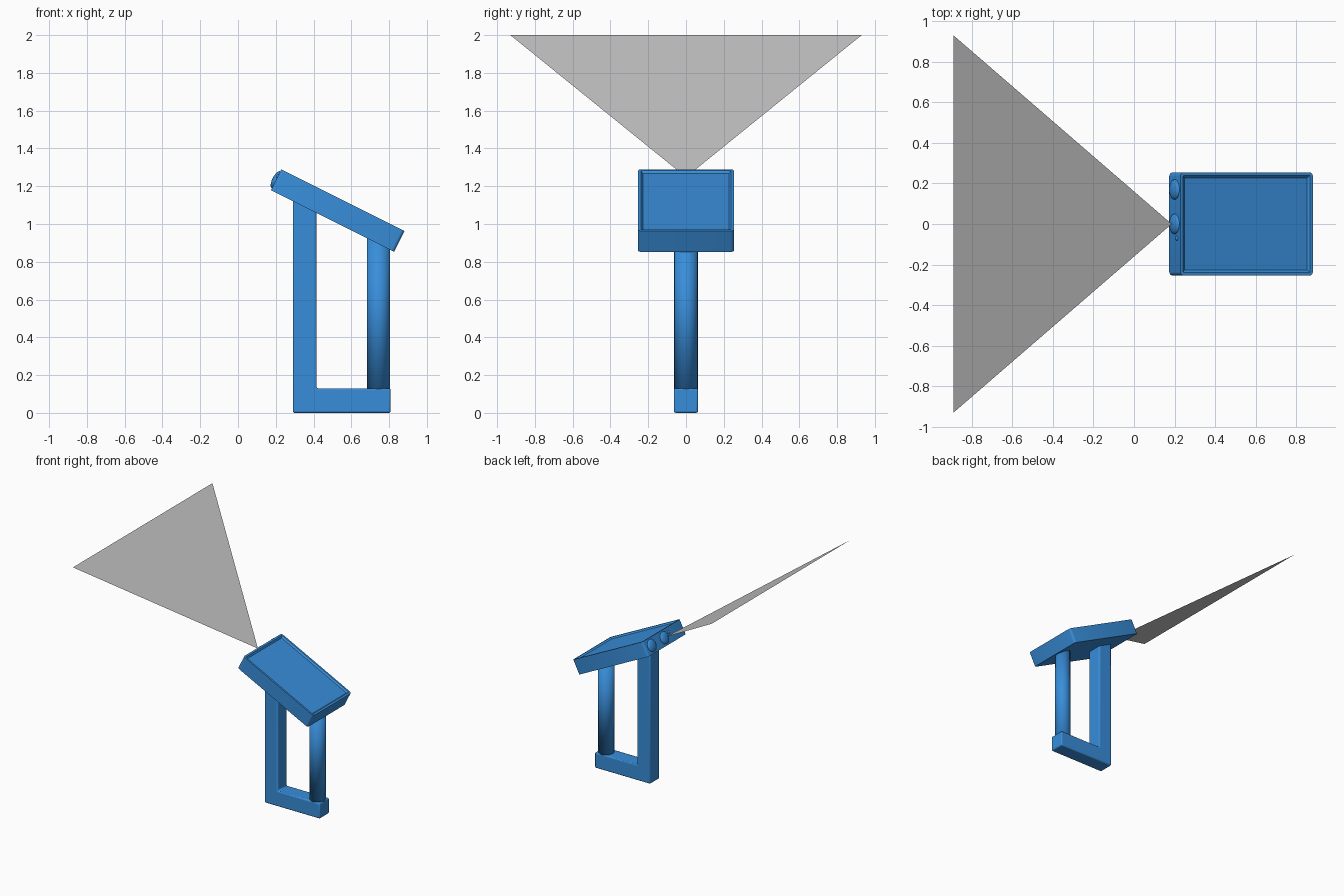
import bpy, bmesh, math
from mathutils import Matrix, Vector

cube = bpy.data.objects.get("Cube")
if cube:
    bpy.data.objects.remove(cube, do_unlink=True)


def material(name, rgb):
    m = bpy.data.materials.new(name)
    m.use_nodes = True
    color = (*rgb, 1)
    m.diffuse_color = color
    m.node_tree.nodes["Principled BSDF"].inputs["Base Color"].default_value = color
    return m


BLUE = material("blue", (0.04, 0.27, 0.70))
GREY = material("light grey", (0.55, 0.55, 0.55))


def make(name, bm, mat, matrix=Matrix()):
    mesh = bpy.data.meshes.new(name)
    bm.to_mesh(mesh)
    bm.free()
    ob = bpy.data.objects.new(name, mesh)
    ob.matrix_world = matrix
    mesh.materials.append(mat)
    bpy.context.collection.objects.link(ob)
    return ob


def smooth(ob, angle=None):
    bpy.ops.object.select_all(action='DESELECT')
    ob.select_set(True)
    bpy.context.view_layer.objects.active = ob
    if angle is None:
        bpy.ops.object.shade_smooth()
    else:
        bpy.ops.object.shade_smooth_by_angle(angle=math.radians(angle))


# Tilted frame shared by the head and its lenses
HALF_L, HALF_W, HALF_T = 0.365, 0.254, 0.062
TILT = Matrix.Translation((0.528, 0, 1.071)) @ Matrix.Rotation(math.atan(0.5), 4, 'Y')

# Frame: rear post and foot as one L-shaped bar
bm = bmesh.new()
profile = [(0.29, 0), (0.808, 0), (0.808, 0.13), (0.415, 0.13), (0.415, 1.075), (0.29, 1.14)]
face = bm.faces.new([bm.verts.new((x, -0.064, z)) for x, z in profile])
ext = bmesh.ops.extrude_face_region(bm, geom=[face])
bmesh.ops.translate(bm, vec=(0, 0.128, 0),
                    verts=[g for g in ext["geom"] if isinstance(g, bmesh.types.BMVert)])
bmesh.ops.recalc_face_normals(bm, faces=bm.faces)
frame = make("l_frame", bm, BLUE)
bev = frame.modifiers.new("rounded_edges", 'BEVEL')
bev.width, bev.segments = 0.01, 3
smooth(frame, 30)

# Round grip between foot and head
bm = bmesh.new()
bmesh.ops.create_cone(bm, cap_ends=True, segments=32, radius1=0.062, radius2=0.062, depth=0.81,
                      matrix=Matrix.Translation((0.744, 0, 0.53)))
smooth(make("grip", bm, BLUE))

# Head: slab with rounded corners and a recessed screen
bm = bmesh.new()
bmesh.ops.create_cube(bm, size=1, matrix=Matrix.Diagonal((2 * HALF_L, 2 * HALF_W, 2 * HALF_T, 1)))
corners = [e for e in bm.edges if abs(e.verts[0].co.z - e.verts[1].co.z) > 0.05]
bmesh.ops.bevel(bm, geom=corners, offset=0.018, segments=4, profile=0.5, affect='EDGES')
bm.normal_update()
top = max(bm.faces, key=lambda f: f.calc_center_median().z)
bmesh.ops.inset_individual(bm, faces=[top], thickness=0.015)
bmesh.ops.inset_individual(bm, faces=[top], thickness=0.012, depth=-0.012)
smooth(make("head", bm, BLUE, TILT), 30)

# Lenses and small indicator on the end of the head: (name, y, z, radius, bulge)
for name, y, z, r, bulge in [("left_lens", 0.17, 0, 0.05, 0.02),
                             ("centre_lens", 0, 0, 0.05, 0.02),
                             ("indicator", -0.07, 0.022, 0.012, 0.008)]:
    bm = bmesh.new()
    bmesh.ops.create_uvsphere(bm, u_segments=24, v_segments=12, radius=1)
    local = Matrix.Translation((-HALF_L, y, z)) @ Matrix.Diagonal((bulge, r, r, 1))
    bmesh.ops.transform(bm, matrix=local, verts=bm.verts)
    smooth(make(name, bm, BLUE, TILT))

# Flat fan-shaped beam spreading from the centre lens
bm = bmesh.new()
apex = TILT @ Vector((-HALF_L - 0.02, 0, 0.005))
bm.faces.new([bm.verts.new(p) for p in (apex, (-0.89, 0.93, 2.0), (-0.89, -0.93, 2.0))])
make("beam", bm, GREY)
